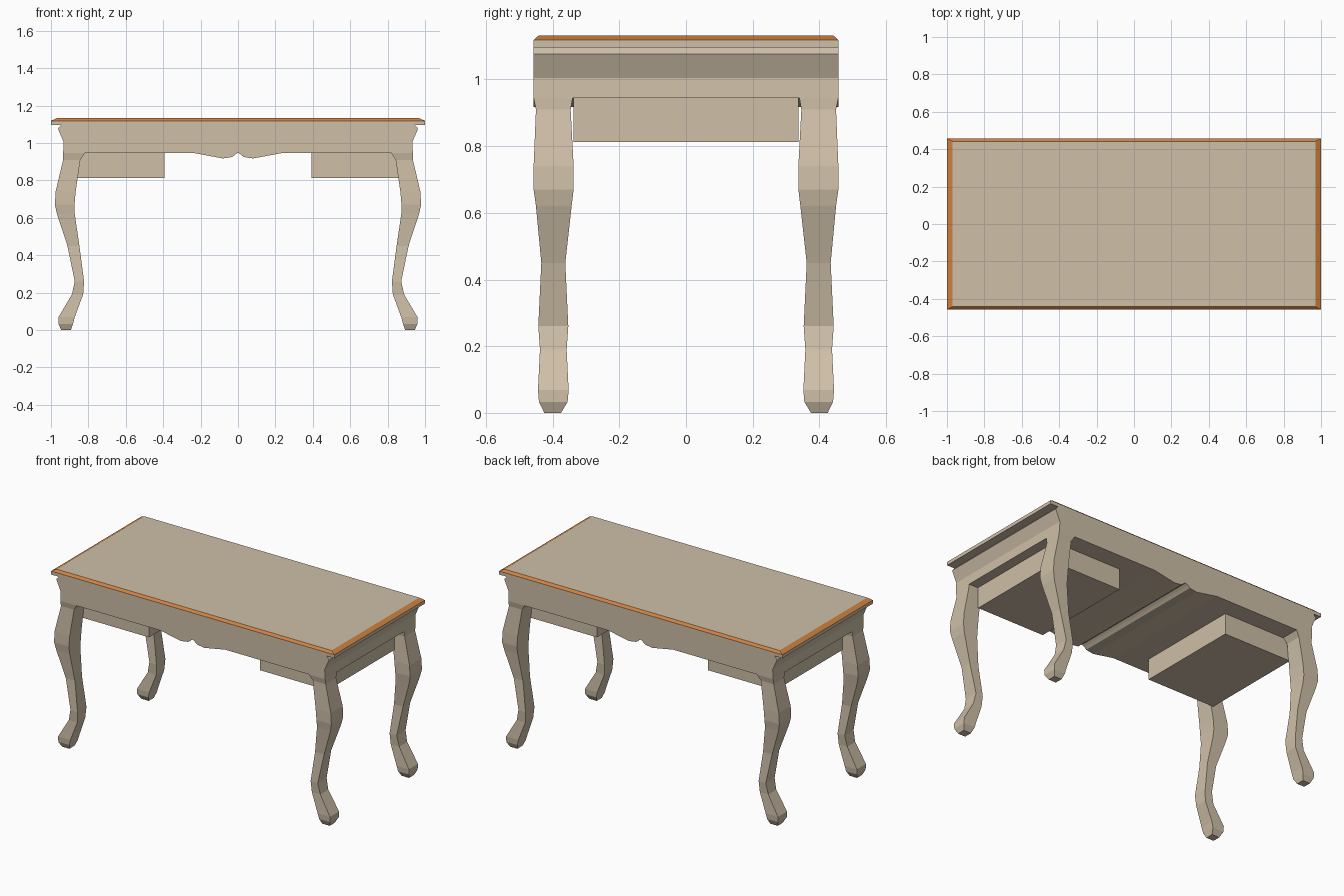
import bpy
import bmesh

cube = bpy.data.objects.get("Cube")
if cube:
    bpy.data.objects.remove(cube, do_unlink=True)


def make_material(name, red, green, blue):
    material = bpy.data.materials.new(name)
    material.use_nodes = True
    colour = (red, green, blue, 1)
    material.diffuse_color = colour
    material.node_tree.nodes["Principled BSDF"].inputs["Base Color"].default_value = colour
    return material


pale_wood = make_material("pale wood", .62, .52, .39)
orange_trim = make_material("orange trim", .62, .22, .05)


def loft(name, rings, materials=(pale_wood,)):
    """Skin a stack of point rings and close both ends."""
    bm = bmesh.new()
    loops = [[bm.verts.new(point) for point in ring] for ring in rings]
    for low, high in zip(loops, loops[1:]):
        count = len(low)
        for i in range(count):
            j = (i + 1) % count
            bm.faces.new((low[i], low[j], high[j], high[i]))
    bm.faces.new(loops[0][::-1])
    bm.faces.new(loops[-1])
    bmesh.ops.recalc_face_normals(bm, faces=bm.faces)
    mesh = bpy.data.meshes.new(name)
    bm.to_mesh(mesh)
    bm.free()
    for material in materials:
        mesh.materials.append(material)
    obj = bpy.data.objects.new(name, mesh)
    bpy.context.collection.objects.link(obj)
    return obj


def rectangle(x_min, x_max, y_min, y_max, z):
    return [(x_min, y_min, z), (x_max, y_min, z), (x_max, y_max, z), (x_min, y_max, z)]


def mirror(obj, use_y):
    modifier = obj.modifiers.new("Mirror", "MIRROR")
    modifier.use_axis = (True, use_y, False)


half_depth = .457
apron_bottom = .945
slab_bottom = 1.096

# Table top with a chamfered orange rim
slab_levels = [(1, half_depth, slab_bottom), (1, half_depth, 1.118), (.97, .442, 1.132)]
table_top = loft("table_top", [rectangle(-x, x, -y, y, z) for x, y, z in slab_levels],
                 (pale_wood, orange_trim))
for face in table_top.data.polygons:
    if .1 < face.normal.z < .99:
        face.material_index = 1

# Solid apron: moulded ends and a scalloped centre, run from front to back
half_profile = [(.945, slab_bottom), (.963, 1.076), (.932, 1.005), (.935, apron_bottom),
                (.23, apron_bottom), (.15, .93), (.08, .917), (.03, .925), (.015, .938)]
outline = half_profile + [(0, .948)] + [(-x, z) for x, z in reversed(half_profile)]
loft("apron", [[(x, y, z) for x, z in outline] for y in (-half_depth, half_depth)])

# Four curved legs: height, inner x, outer x, inner y, outer y
leg_sections = [
    (0, .893, .945, .375, .425),
    (.033, .882, .96, .355, .441),
    (.068, .873, .96, .352, .444),
    (.19, .828, .888, .358, .438),
    (.26, .823, .873, .353, .443),
    (.45, .848, .912, .362, .434),
    (.62, .873, .968, .343, .45),
    (.67, .874, .979, .337, half_depth),
    (.74, .868, .975, .337, half_depth),
    (.91, .843, .935, .346, .45),
    (apron_bottom, .82, .935, .34, half_depth),
]
legs = loft("legs", [rectangle(*spans, z) for z, *spans in leg_sections])
mirror(legs, True)

# Drawer boxes hanging below the apron
drawers = loft("drawer_boxes",
               [rectangle(.392, .87, -.338, .338, z) for z in (.812, apron_bottom)])
mirror(drawers, False)
